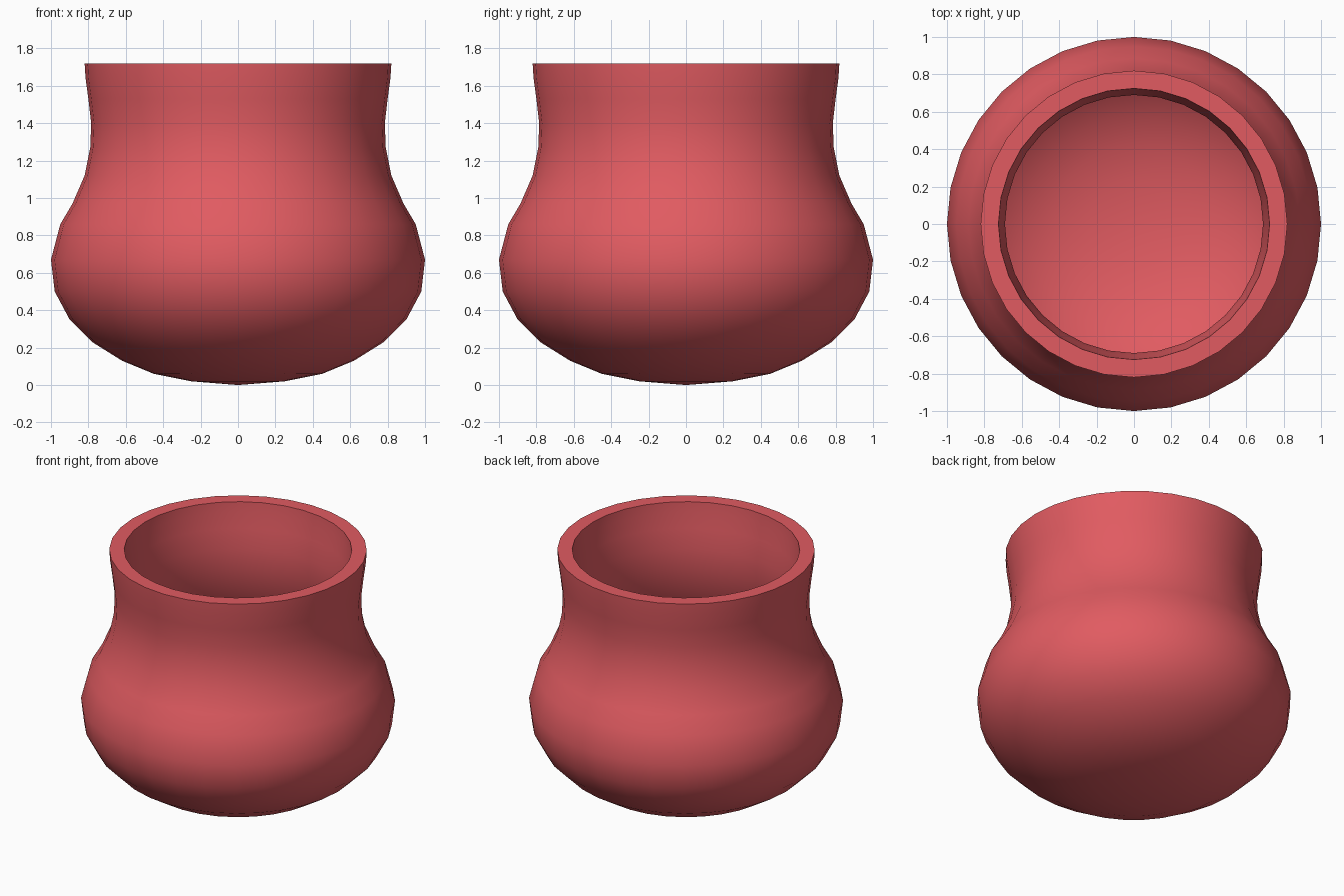
import bpy, bmesh, math
from mathutils import Vector

if "Cube" in bpy.data.objects:
    bpy.data.objects.remove(bpy.data.objects["Cube"])

SIDES = 32
WALL = 0.095

# Outer half-profile (radius, height) from base centre to rim
outer = [(0, 0), (0.25, 0.02), (0.45, 0.06), (0.62, 0.13), (0.78, 0.23),
         (0.90, 0.35), (0.98, 0.50), (1.0, 0.67), (0.95, 0.86), (0.885, 0.97),
         (0.82, 1.12), (0.79, 1.27), (0.785, 1.40), (0.80, 1.53),
         (0.815, 1.64), (0.82, 1.72)]


def inset_profile(points, wall):
    """Offset the profile inwards along its normals by the wall thickness."""
    result = []
    for i, (r, z) in enumerate(points):
        a = Vector(points[max(i - 1, 0)])
        b = Vector(points[min(i + 1, len(points) - 1)])
        t = (b - a).normalized()
        result.append((r - t.y * wall, z + t.x * wall))
    result[0] = (0, wall)                             # inner floor centre
    result[-1] = (points[-1][0] - wall, points[-1][1])  # level rim
    return result


def lathe(name, profile, material):
    """Revolve a profile that starts and ends on the axis."""
    bm = bmesh.new()
    rings = []
    for r, z in profile:
        count = 1 if r == 0 else SIDES
        rings.append([bm.verts.new((r * math.cos(2 * math.pi * k / SIDES),
                                    r * math.sin(2 * math.pi * k / SIDES), z))
                      for k in range(count)])
    for low, high in zip(rings, rings[1:]):
        for k in range(SIDES):
            n = (k + 1) % SIDES
            if len(low) == 1:
                bm.faces.new((low[0], high[n], high[k]))
            elif len(high) == 1:
                bm.faces.new((low[k], low[n], high[0]))
            else:
                bm.faces.new((low[k], low[n], high[n], high[k]))
    bmesh.ops.recalc_face_normals(bm, faces=bm.faces)
    mesh = bpy.data.meshes.new(name)
    bm.to_mesh(mesh)
    bm.free()
    mesh.materials.append(material)
    obj = bpy.data.objects.new(name, mesh)
    bpy.context.collection.objects.link(obj)
    bpy.context.view_layer.objects.active = obj
    obj.select_set(True)
    bpy.ops.object.shade_smooth_by_angle(angle=math.radians(40))
    return obj


red = bpy.data.materials.new("coral_red")
red.diffuse_color = (0.75, 0.105, 0.12, 1)
red.use_nodes = True
red.node_tree.nodes["Principled BSDF"].inputs["Base Color"].default_value = red.diffuse_color

# Hollow pot: outer wall, flat rim, then inner wall back down to the floor
inner = inset_profile(outer, WALL)
lathe("pot", outer + inner[::-1], red)
